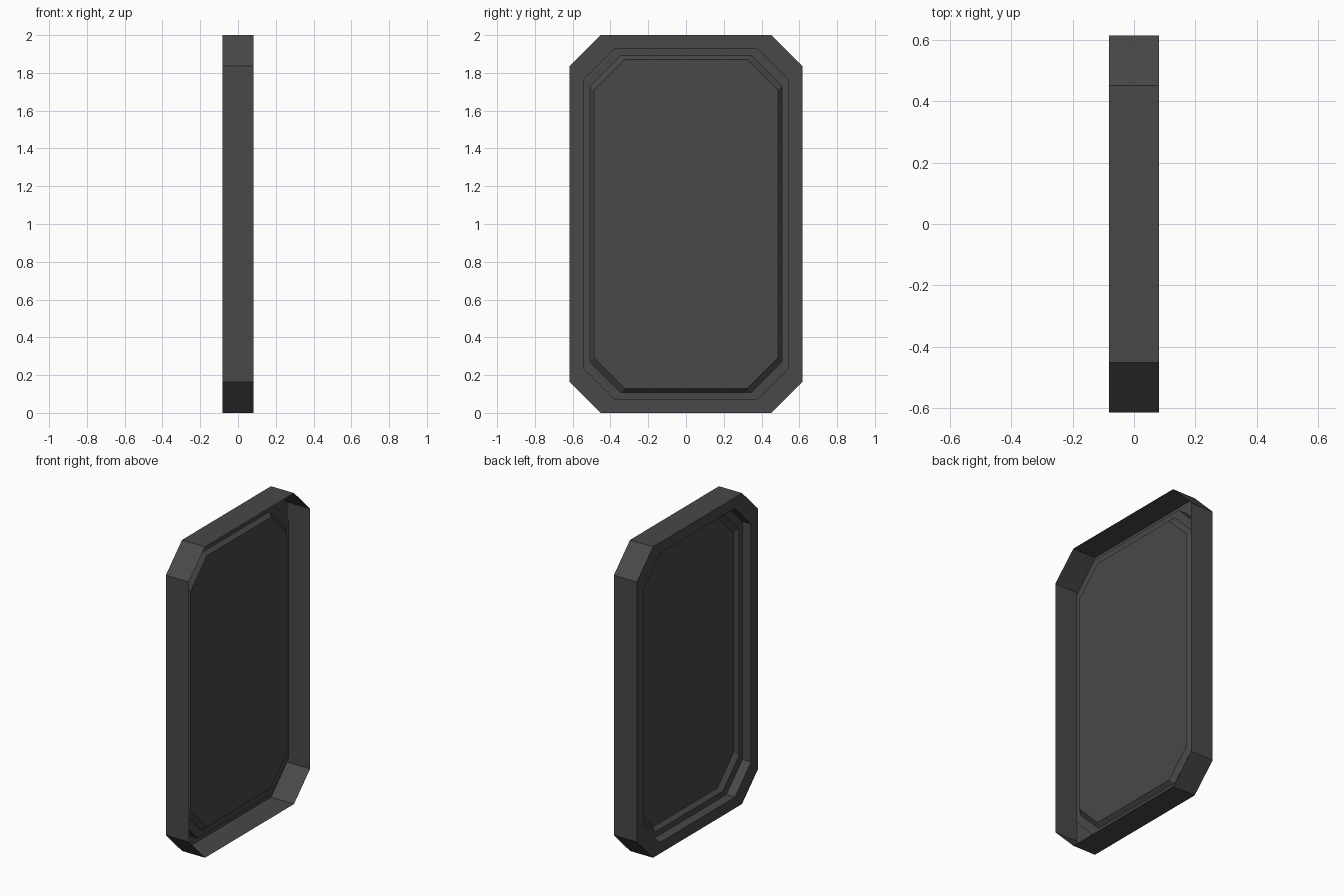
import bpy, bmesh

# Remove the default cube
cube = bpy.data.objects.get("Cube")
if cube:
    bpy.data.objects.remove(cube, do_unlink=True)

HALF_WIDTH, HALF_HEIGHT, HALF_DEPTH, CORNER = 0.616, 1.0, 0.082, 0.164

# Dark grey material
grey = bpy.data.materials.new("dark grey")
grey.use_nodes = True
colour = (0.065, 0.065, 0.065, 1)
grey.diffuse_color = colour
grey.node_tree.nodes["Principled BSDF"].inputs["Base Color"].default_value = colour


def octagon(bm, inset, x):
    """Ring of eight vertices with equal corner cuts, inset from the outline."""
    w, h = HALF_WIDTH - inset, HALF_HEIGHT - inset
    a, b = w - CORNER, h - CORNER
    outline = [(a, -h), (w, -b), (w, b), (a, h),
               (-a, h), (-w, b), (-w, -b), (-a, -h)]
    return [bm.verts.new((x, y, z + HALF_HEIGHT)) for y, z in outline]


# Pressed sheet tray: side wall, flat rim, step, ledge, bevel, panel
bm = bmesh.new()
profile = [(0, HALF_DEPTH), (0, -HALF_DEPTH), (0.071, -HALF_DEPTH),
           (0.071, -0.02), (0.107, -0.02), (0.128, 0.005)]
rings = [octagon(bm, inset, x) for inset, x in profile]
for outer, inner in zip(rings, rings[1:]):
    for i in range(8):
        j = (i + 1) % 8
        bm.faces.new((outer[i], inner[i], inner[j], outer[j]))
bm.faces.new(rings[-1])
bmesh.ops.recalc_face_normals(bm, faces=bm.faces)

# Outward side of the tray is its rim side
bm.faces.ensure_lookup_table()
wall = bm.faces[0]
if wall.normal.dot(wall.calc_center_median() - rings[0][0].co.lerp(rings[0][4].co, 0.5)) < 0:
    bmesh.ops.reverse_faces(bm, faces=bm.faces)

mesh = bpy.data.meshes.new("framed_panel")
bm.to_mesh(mesh)
bm.free()
mesh.materials.append(grey)
panel = bpy.data.objects.new("framed_panel", mesh)
bpy.context.collection.objects.link(panel)
